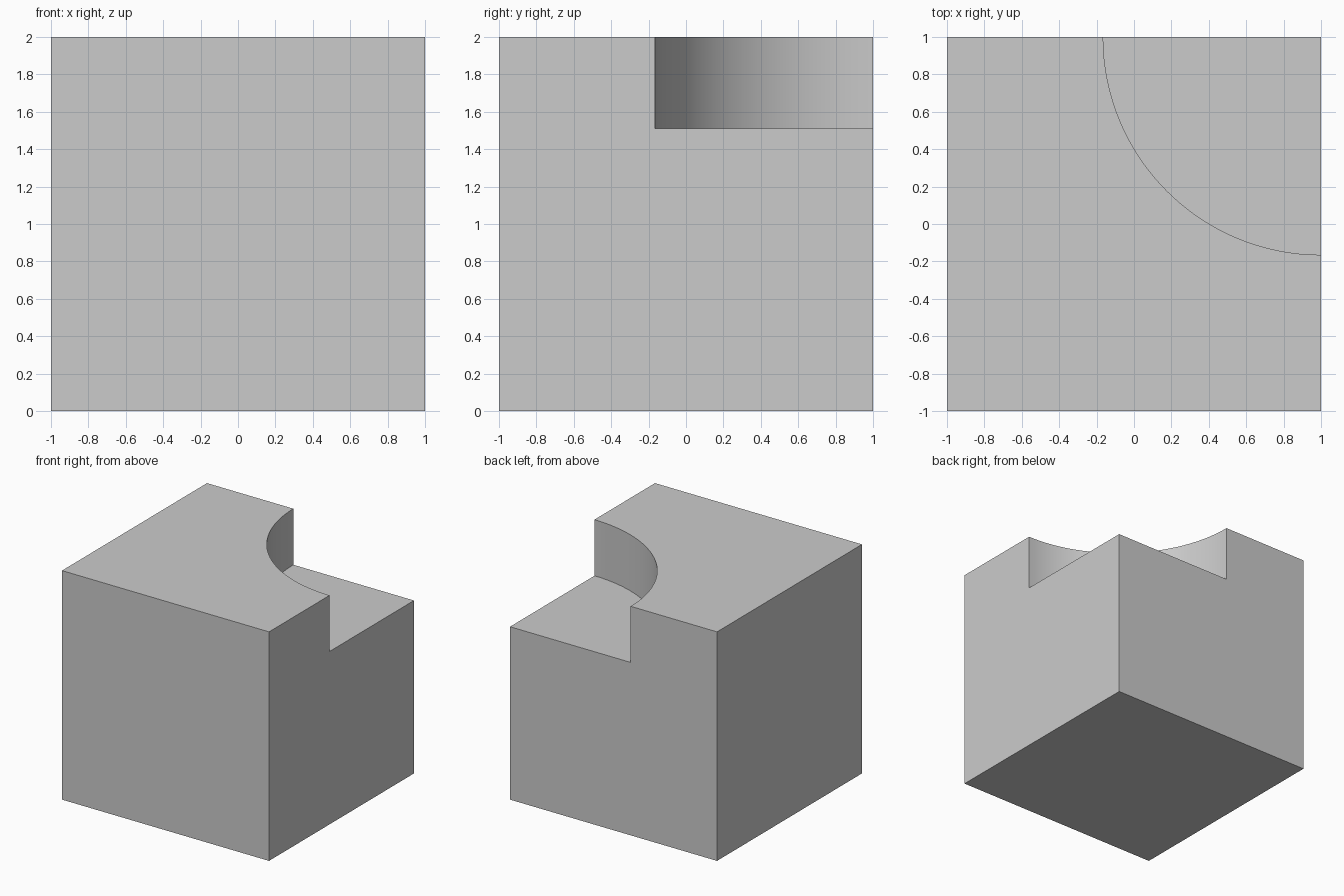
import bpy, bmesh
from math import pi, cos, sin, radians

if "Cube" in bpy.data.objects:
    bpy.data.objects.remove(bpy.data.objects["Cube"], do_unlink=True)

HEIGHT, FLOOR, RADIUS, SEGMENTS = 2.0, 1.51, 1.165, 32

grey = bpy.data.materials.new("light grey")
grey.use_nodes = True
colour = (0.6, 0.6, 0.6, 1)
grey.diffuse_color = colour
grey.node_tree.nodes["Principled BSDF"].inputs["Base Color"].default_value = colour

bm = bmesh.new()


def corner(x, y, z):
    return bm.verts.new((x, y, z))


def arc(z):
    """Quarter circle about the back left corner, from the back to the left side."""
    angles = [pi + pi / 2 * i / SEGMENTS for i in range(SEGMENTS + 1)]
    return [corner(1 + RADIUS * cos(a), 1 + RADIUS * sin(a), z) for a in angles]


# Corners of the block, and the two rims of the rounded notch
base = [corner(x, y, 0) for x, y in ((-1, -1), (1, -1), (1, 1), (-1, 1))]
top = [corner(x, y, HEIGHT) for x, y in ((-1, -1), (1, -1), (-1, 1))]
ledge = corner(1, 1, FLOOR)
low, high = arc(FLOOR), arc(HEIGHT)

# Flat faces: bottom, top, notch floor, front, right, and the two stepped sides
faces = [
    base[::-1],
    [top[0], top[1], *high[::-1], top[2]],
    [*low, ledge],
    [base[0], base[1], top[1], top[0]],
    [base[3], base[0], top[0], top[2]],
    [base[1], base[2], ledge, low[-1], high[-1], top[1]],
    [base[2], base[3], top[2], high[0], low[0], ledge],
]
# Curved notch wall
faces += [[low[i], low[i + 1], high[i + 1], high[i]] for i in range(SEGMENTS)]
for face in faces:
    bm.faces.new(face)
bmesh.ops.recalc_face_normals(bm, faces=bm.faces)

mesh = bpy.data.meshes.new("notched_block")
bm.to_mesh(mesh)
bm.free()
mesh.materials.append(grey)
block = bpy.data.objects.new("notched_block", mesh)
bpy.context.collection.objects.link(block)

# Smooth curved wall with sharp rims
bpy.ops.object.select_all(action='DESELECT')
block.select_set(True)
bpy.context.view_layer.objects.active = block
bpy.ops.object.shade_smooth_by_angle(angle=radians(30))
